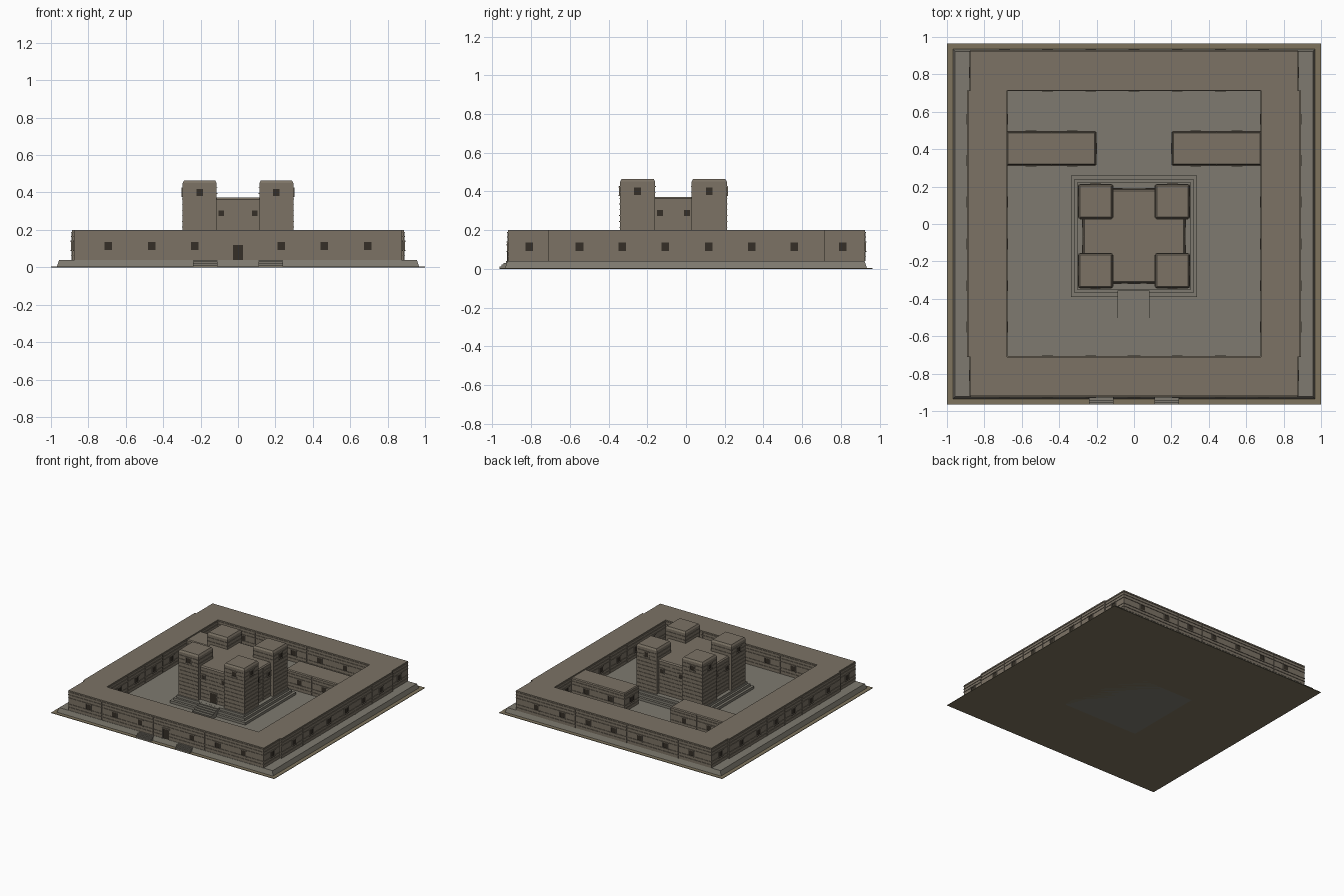
import bpy, bmesh

if "Cube" in bpy.data.objects:
    bpy.data.objects.remove(bpy.data.objects["Cube"])


def material(name, rgb):
    m = bpy.data.materials.new(name)
    m.diffuse_color = (*rgb, 1)
    m.use_nodes = True
    m.node_tree.nodes["Principled BSDF"].inputs["Base Color"].default_value = m.diffuse_color
    return m


STONE = material("wall_stone", (0.20, 0.17, 0.13))
PAVING = material("paving", (0.21, 0.195, 0.16))
SAND = material("sand", (0.21, 0.175, 0.11))
DARK = material("dark_opening", (0.035, 0.028, 0.02))


def finish(bm, name, mat):
    bmesh.ops.recalc_face_normals(bm, faces=bm.faces)
    me = bpy.data.meshes.new(name)
    bm.to_mesh(me)
    bm.free()
    me.materials.append(mat)
    ob = bpy.data.objects.new(name, me)
    bpy.context.collection.objects.link(ob)
    return ob


def loft(bm, x0, x1, y0, y1, levels):
    """Rectangle lofted upward; levels are (z, inset) pairs."""
    rings = []
    for z, i in levels:
        rings.append([bm.verts.new(p) for p in ((x0 + i, y0 + i, z), (x1 - i, y0 + i, z),
                                               (x1 - i, y1 - i, z), (x0 + i, y1 - i, z))])
    bm.faces.new(rings[0])
    bm.faces.new(rings[-1])
    for a, b in zip(rings, rings[1:]):
        for k in range(4):
            bm.faces.new((a[k], a[(k + 1) % 4], b[(k + 1) % 4], b[k]))


def block(name, x0, x1, y0, y1, levels, mat):
    bm = bmesh.new()
    loft(bm, x0, x1, y0, y1, levels)
    return finish(bm, name, mat)


def on_face(bm, face, u0, u1, z0, z1, depth):
    """Box standing out from a wall face (axis, position, outward sign)."""
    axis, pos, sign = face
    a, b = sorted((pos - sign * 0.004, pos + sign * depth))
    if axis == "y":
        loft(bm, u0, u1, a, b, ((z0, 0), (z1, 0)))
    else:
        loft(bm, a, b, u0, u1, ((z0, 0), (z1, 0)))


def facade(name, face, u0, u1, windows, zw, size, courses, z0, z1, door=None):
    """Stone courses, joints, framed windows and an optional door on one wall."""
    trim, dark = bmesh.new(), bmesh.new()
    h = size / 2
    gaps = sorted([(w - h, w + h, zw - h, zw + h) for w in windows]
                  + ([(door - 0.032, door + 0.032, z0, z0 + 0.085)] if door is not None else []))
    for z in courses:
        start = u0
        for a, b, lo, hi in gaps:
            if lo - 0.006 < z < hi + 0.006:
                on_face(trim, face, start, a, z - 0.002, z + 0.002, 0.004)
                start = b
        on_face(trim, face, start, u1, z - 0.002, z + 0.002, 0.004)
    for a, b, lo, hi in gaps:
        on_face(dark, face, a + 0.005, b - 0.005, lo, hi - 0.005, 0.002)
        on_face(trim, face, a - 0.004, b + 0.004, hi - 0.005, hi + 0.002, 0.007)
        on_face(trim, face, a, a + 0.005, lo, hi - 0.005, 0.005)
        on_face(trim, face, b - 0.005, b, lo, hi - 0.005, 0.005)
        if lo > z0:
            on_face(trim, face, a - 0.004, b + 0.004, lo - 0.004, lo + 0.003, 0.007)
    centres = [(a + b) / 2 for a, b, *_ in gaps]
    for p, q in zip(centres, centres[1:]):
        on_face(trim, face, (p + q) / 2 - 0.0015, (p + q) / 2 + 0.0015, z0, z1, 0.003)
    finish(trim, name + "_trim", STONE)
    if gaps:
        finish(dark, name + "_openings", DARK)
    else:
        dark.free()


def stairs(name, x0, x1, y0, y1, z0, z1, n):
    bm = bmesh.new()
    for k in range(n):
        loft(bm, x0, x1, y0 + (y1 - y0) * k / n, y1,
             ((z0 + (z1 - z0) * k / n, 0), (z0 + (z1 - z0) * (k + 1) / n, 0)))
    finish(bm, name, PAVING)


# Ground and main platform
block("ground_slab", -1, 1, -0.965, 0.965, ((0, 0), (0.004, 0)), SAND)
block("platform", -0.968, 0.968, -0.935, 0.935, ((0.004, 0), (0.034, 0.01), (0.04, 0.012)), PAVING)
for s, label in ((-1, "left"), (1, "right")):
    stairs(label + "_front_stairs", s * 0.175 - 0.065, s * 0.175 + 0.065, -0.965, -0.92, 0.004, 0.04, 4)

# Outer ranges around the courtyard
WZ = ((0.04, 0), (0.2, 0))
block("front_range", -0.875, 0.875, -0.92, -0.71, WZ, STONE)
block("back_range", -0.875, 0.875, 0.715, 0.925, WZ, STONE)
COURSES = (0.065, 0.09, 0.14, 0.165, 0.188)
bays = [i * 0.231 for i in range(-3, 4)]
gate_bays = [b for b in bays if abs(b) > 0.1]
side_bays = [-0.81, -0.55, -0.33, -0.107, 0.117, 0.34, 0.56, 0.81]
W = dict(zw=0.115, size=0.05, courses=COURSES, z0=0.04, z1=0.19)
facade("front_wall", ("y", -0.92, -1), -0.875, 0.875, gate_bays, door=0, **W)
facade("front_court_wall", ("y", -0.71, 1), -0.68, 0.68, [b for b in gate_bays if abs(b) < 0.6], door=0, **W)
facade("back_wall", ("y", 0.925, 1), -0.875, 0.875, bays, **W)
facade("back_court_wall", ("y", 0.715, -1), -0.68, 0.68, bays[1:-1], **W)
for s, label in ((-1, "left"), (1, "right")):
    xa, xb = sorted((s * 0.68, s * 0.888))
    block(label + "_range", xa, xb, -0.71, 0.715, WZ, STONE)
    facade(label + "_wall", ("x", s * 0.888, s), -0.71, 0.715, side_bays[1:-1], **W)
    facade(label + "_court_wall", ("x", s * 0.68, -s), -0.71, 0.715,
           [b for b in side_bays[1:-1] if b != 0.34], **W)
    for end, (ya, yb, yw) in {"front": (-0.92, -0.71, -0.81), "back": (0.715, 0.925, 0.81)}.items():
        facade(label + "_" + end + "_end", ("x", s * 0.875, s), ya, yb, [yw], **W)
    # Low wings reaching into the courtyard
    xa, xb = sorted((s * 0.205, s * 0.68))
    block(label + "_wing", xa, xb, 0.315, 0.492, ((0.04, 0), (0.185, 0), (0.192, 0.006)), STONE)
    wing = dict(W, courses=COURSES[:4])
    facade(label + "_wing_front", ("y", 0.315, -1), xa, xb, [s * 0.33, s * 0.55], **wing)
    facade(label + "_wing_back", ("y", 0.492, 1), xa, xb, [s * 0.33, s * 0.55], **wing)
    facade(label + "_wing_end", ("x", s * 0.205, -s), 0.315, 0.492, [0.403], **wing)

# Stepped base and stairs of the keep
CY = -0.065
for k, (e, lo, hi) in enumerate(((0.338, 0.0, 0.06), (0.318, 0.06, 0.08), (0.302, 0.08, 0.1))):
    block("keep_step_%d" % k, -e, e, CY - e + 0.013, CY + e - 0.013, ((lo, 0), (hi, 0)), PAVING)
stairs("keep_stairs", -0.088, 0.082, -0.525, -0.355, 0.04, 0.1, 8)

# Central keep body
KC = [0.125 + 0.03 * i for i in range(8)]
block("keep_body", -0.272, 0.272, CY - 0.25, CY + 0.25, ((0.1, 0), (0.363, 0), (0.372, 0.008)), STONE)
K = dict(zw=0.29, size=0.04, courses=KC, z0=0.1, z1=0.36)
facade("keep_front", ("y", CY - 0.25, -1), -0.115, 0.115, [-0.09, 0.09], door=0, **K)
facade("keep_back", ("y", CY + 0.25, 1), -0.115, 0.115, [-0.085, 0.085], **K)
for s, label in ((-1, "left"), (1, "right")):
    facade("keep_" + label, ("x", s * 0.272, s), CY - 0.095, CY + 0.095, [CY - 0.07, CY + 0.07], **K)

# Four corner towers
TC = [0.125 + 0.03 * i for i in range(11)]
T = dict(zw=0.402, size=0.045, z0=0.1, z1=0.45)
for sx, lx in ((-1, "left"), (1, "right")):
    for sy, ly in ((-1, "front"), (1, "back")):
        name = "%s_%s_tower" % (ly, lx)
        cx, cy, r = sx * 0.205, CY + sy * 0.185, 0.091
        block(name, cx - r, cx + r, cy - r, cy + r, ((0.1, 0), (0.45, 0), (0.464, 0.008)), STONE)
        facade(name + "_y_side", ("y", cy + sy * r, sy), cx - r + 0.006, cx + r - 0.006, [cx], courses=TC, **T)
        facade(name + "_x_side", ("x", cx + sx * r, sx), cy - r + 0.006, cy + r - 0.006, [cy], courses=TC, **T)
        # Faces looking inward over the keep roof
        facade(name + "_inner_y", ("y", cy - sy * r, -sy), cx - r + 0.006, cx + r - 0.006, [], courses=TC[-2:], **T)
        facade(name + "_inner_x", ("x", cx - sx * r, -sx), cy - r + 0.006, cy + r - 0.006, [], courses=TC[-2:], **T)
